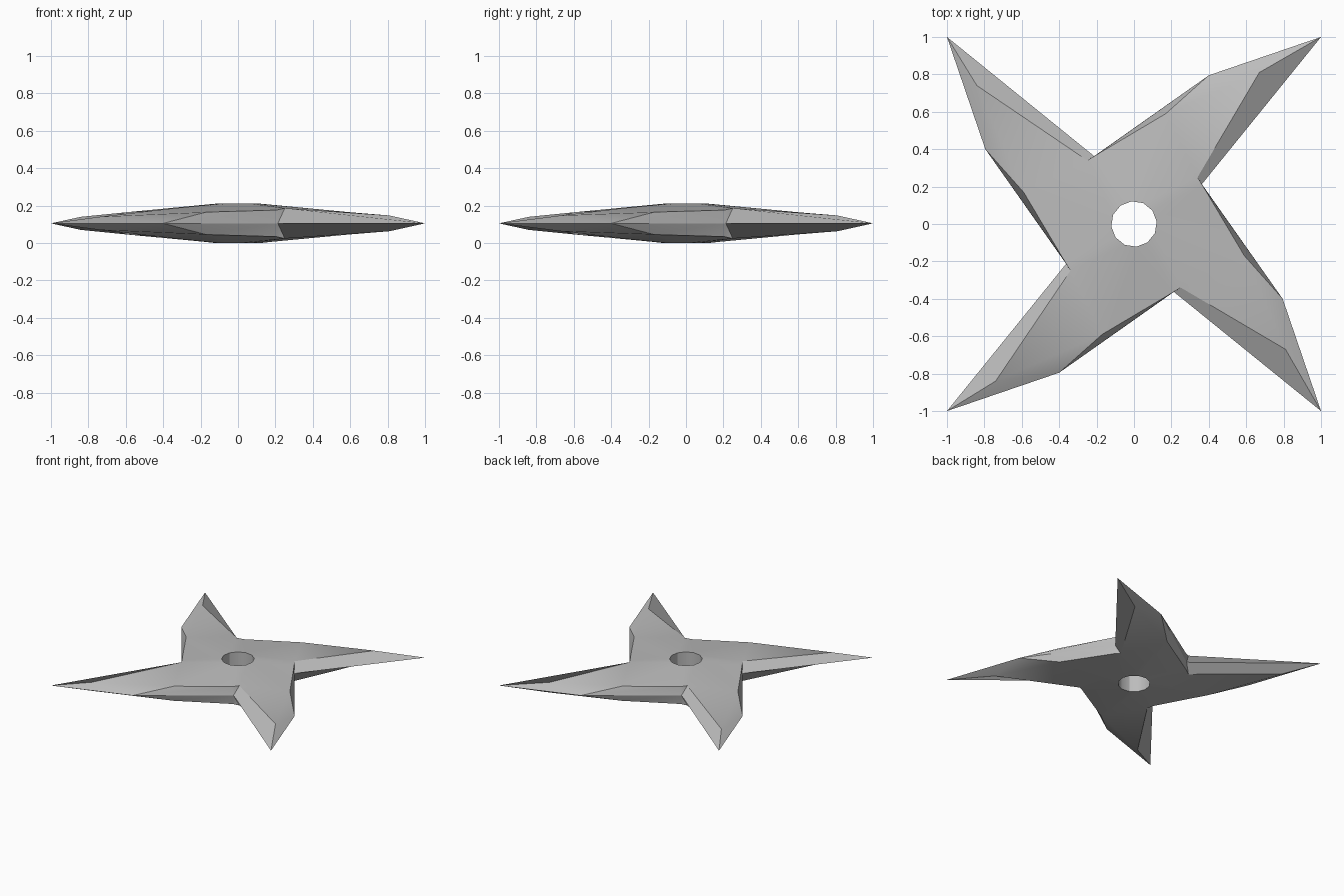
import bpy, bmesh, math

if "Cube" in bpy.data.objects:
    bpy.data.objects.remove(bpy.data.objects["Cube"])

MID = 0.105      # height of the cutting edge
HOLE_R = 0.122
HOLE_START = math.radians(36)

bm = bmesh.new()
cache = {}


def vert(x, y, z):
    """Shared vertex at a rounded position."""
    key = (round(x, 4), round(y, 4), round(z, 4))
    if key not in cache:
        cache[key] = bm.verts.new(key)
    return cache[key]


def turn(p, k):
    """Rotate a point by k quarter turns about z."""
    x, y, z = p
    for _ in range(k % 4):
        x, y = -y, x
    return (x, y, z)


def face(points):
    """Add a face and its mirror image below the cutting edge."""
    bm.faces.new([vert(*p) for p in points])
    bm.faces.new([vert(x, y, 2 * MID - z) for x, y, z in reversed(points)])


def rim(k, j, z):
    a = HOLE_START + k * math.pi / 2 + j * math.pi / 6
    return (HOLE_R * math.cos(a), HOLE_R * math.sin(a), z)


for k in range(4):
    # key points of one blade
    tip = turn((1.0, 1.0, MID), k)
    shoulder = turn((0.4, 0.795, MID), k)
    back = turn((0.17, 0.59, 0.165), k)
    bevel = turn((0.67, 0.81, 0.147) if k in (0, 3) else (0.74, 0.84, 0.14), k)
    top0, top1 = (turn((0.34, 0.25, 0.186), k + i) for i in (0, 1))
    side0, side1 = (turn((0.367, 0.205, 0.176), k + i) for i in (0, 1))
    notch0, notch1 = (turn((0.363, 0.213, MID), k + i) for i in (0, 1))
    h = [rim(k, j, 2 * MID) for j in range(4)]

    # broad faces
    face([tip, shoulder, bevel])
    face([bevel, shoulder, back])
    face([bevel, back, top0])
    face([top0, back, h[1], h[0]])
    face([back, side1, h[2], h[1]])
    face([side1, top1, h[3], h[2]])
    # ground edges
    face([tip, bevel, top0, notch0])
    face([top0, side0, notch0])
    face([side1, back, shoulder, notch1])
    # hole wall
    for j in range(3):
        bm.faces.new([vert(*rim(k, j, 0)), vert(*rim(k, j + 1, 0)),
                      vert(*rim(k, j + 1, 2 * MID)), vert(*rim(k, j, 2 * MID))])

bmesh.ops.recalc_face_normals(bm, faces=bm.faces[:])
mesh = bpy.data.meshes.new("throwing_star")
bm.to_mesh(mesh)
bm.free()

steel = bpy.data.materials.new("grey steel")
steel.diffuse_color = (0.5, 0.5, 0.5, 1)
steel.use_nodes = True
steel.node_tree.nodes["Principled BSDF"].inputs["Base Color"].default_value = steel.diffuse_color
mesh.materials.append(steel)

star = bpy.data.objects.new("throwing_star", mesh)
bpy.context.collection.objects.link(star)
bpy.context.view_layer.objects.active = star
star.select_set(True)
bpy.ops.object.shade_smooth_by_angle(angle=math.radians(30))
